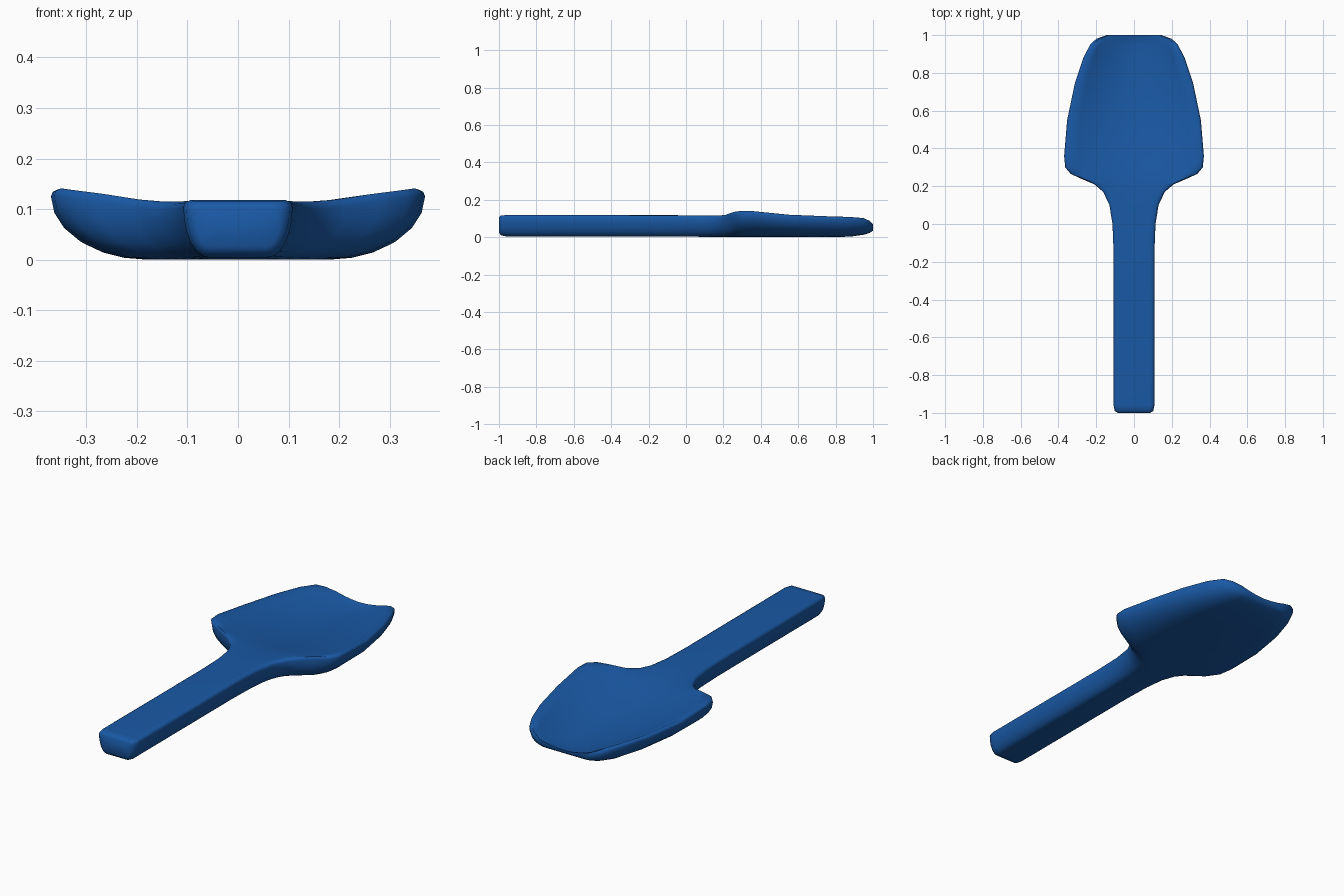
import bpy, bmesh, math

# Stations along the scoop: y, half width, half width of flat bottom, bottom z, centre top z, rim z
STATIONS = [
    (-1.00, 0.085, 0.055, 0.025, 0.105, 0.105),
    (-0.99, 0.102, 0.058, 0.010, 0.116, 0.116),
    (-0.96, 0.108, 0.058, 0.004, 0.118, 0.118),
    (-0.15, 0.108, 0.058, 0.004, 0.118, 0.117),
    (0.00, 0.114, 0.060, 0.003, 0.117, 0.116),
    (0.10, 0.130, 0.065, 0.002, 0.115, 0.115),
    (0.17, 0.163, 0.080, 0.001, 0.110, 0.115),
    (0.21, 0.210, 0.095, 0.000, 0.106, 0.119),
    (0.24, 0.280, 0.120, 0.000, 0.102, 0.130),
    (0.265, 0.335, 0.140, 0.000, 0.098, 0.137),
    (0.30, 0.364, 0.160, 0.000, 0.092, 0.141),
    (0.36, 0.370, 0.175, 0.000, 0.080, 0.139),
    (0.55, 0.354, 0.180, 0.000, 0.051, 0.120),
    (0.75, 0.312, 0.170, 0.000, 0.037, 0.112),
    (0.88, 0.268, 0.150, 0.003, 0.036, 0.108),
    (0.95, 0.232, 0.130, 0.013, 0.038, 0.102),
    (0.98, 0.200, 0.115, 0.022, 0.042, 0.088),
    (1.00, 0.145, 0.095, 0.035, 0.048, 0.068),
]


def section(y, w, f, zb, zc, zr):
    """Closed outline: dished top, rounded rim, rounded underside."""
    lip = min(0.014, (zr - zb) * 0.3)
    half = []
    for i in range(1, 7):
        u = i / 6
        half.append((u * (w - lip), zc + (zr - zc) * u ** 1.8))
    half.append((w - lip * 0.25, zr - lip * 0.35))
    for i in range(6, -1, -1):
        t = math.pi / 2 * i / 6
        half.append((f + (w - f) * math.sin(t),
                     zb + (zr - lip - zb) * (1 - math.cos(t))))
    right = [(x, y, z) for x, z in half]
    left = [(-x, y, z) for x, z in reversed(half)]
    return [(0, y, zc)] + right + [(0, y, zb)] + left


# Scoop: loft handle and blade as one skin
bm = bmesh.new()
rings = [[bm.verts.new(p) for p in section(*s)] for s in STATIONS]
n = len(rings[0])
for a, b in zip(rings, rings[1:]):
    for i in range(n):
        j = (i + 1) % n
        bm.faces.new((a[i], a[j], b[j], b[i]))
# End caps as strips between top and underside
for r in (rings[0], rings[-1]):
    for i in range(n // 2 - 1):
        a, b, c, d = r[i], r[i + 1], r[n // 2 - i - 1], r[n // 2 - i]
        if i < n // 4:
            quad = list(dict.fromkeys((a, b, c, d)))
            if len(quad) > 2:
                bm.faces.new(quad)
            m = [r[(-r.index(v)) % n] for v in quad]
            if len(m) > 2:
                bm.faces.new(m)
bmesh.ops.recalc_face_normals(bm, faces=bm.faces)
mesh = bpy.data.meshes.new("scoop")
bm.to_mesh(mesh)
bm.free()
scoop = bpy.data.objects.new("scoop", mesh)
bpy.context.collection.objects.link(scoop)

# Blue plastic
blue = bpy.data.materials.new("blue_plastic")
blue.diffuse_color = (0.01, 0.10, 0.38, 1)
mesh.materials.append(blue)

# Smooth shading
bpy.context.view_layer.objects.active = scoop
scoop.select_set(True)
bpy.ops.object.shade_smooth_by_angle(angle=math.radians(60))
